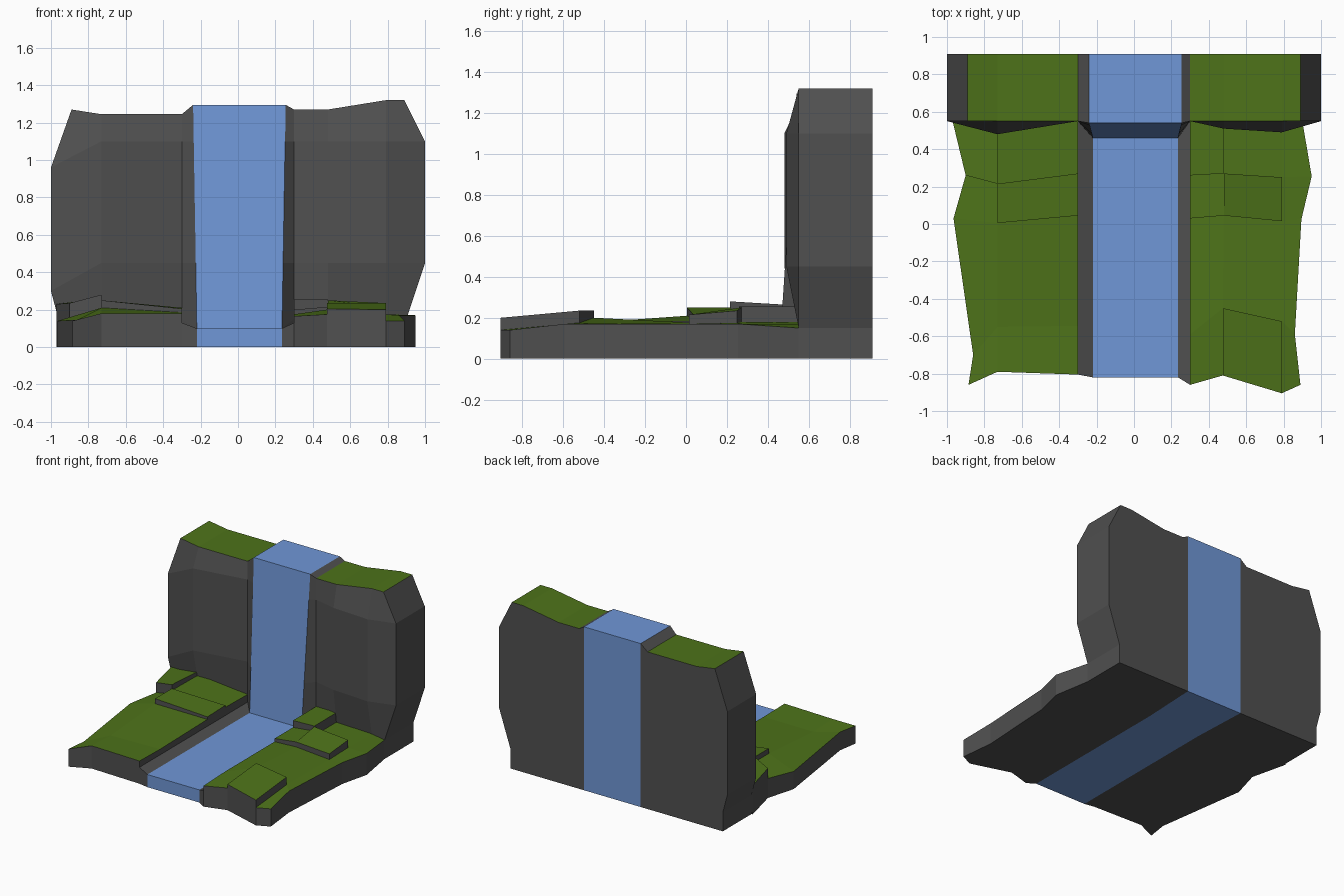
import bpy, bmesh
from mathutils import Vector

if "Cube" in bpy.data.objects:
    bpy.data.objects.remove(bpy.data.objects["Cube"])


def material(name, color):
    m = bpy.data.materials.new(name)
    m.diffuse_color = (*color, 1)
    m.use_nodes = True
    m.node_tree.nodes["Principled BSDF"].inputs["Base Color"].default_value = m.diffuse_color
    return m


ROCK = material("rock", (0.08, 0.08, 0.08))
GRASS = material("grass", (0.075, 0.17, 0.01))
WATER = material("water", (0.16, 0.31, 0.68))


def finish(name, bm, mats):
    bmesh.ops.remove_doubles(bm, verts=bm.verts, dist=0.0005)
    me = bpy.data.meshes.new(name)
    bm.to_mesh(me)
    bm.free()
    for m in mats:
        me.materials.append(m)
    bpy.context.collection.objects.link(bpy.data.objects.new(name, me))


def face(bm, pts, mat, out):
    """Polygon without repeated points, turned to face the direction out."""
    clean = [p for i, p in enumerate(pts) if (p - pts[i - 1]).length > 0.001]
    if len(clean) < 3:
        return
    f = bm.faces.new([bm.verts.new(p) for p in clean])
    f.material_index = mat
    f.normal_update()
    if f.normal.dot(out) < 0:
        f.normal_flip()


def bank(name, rows, raised):
    """Stepped ground: a grid of patches (front to back, outer edge to channel)."""
    bm = bmesh.new()
    up = Vector((0, 0, 1))
    nr, nc = len(rows) - 1, len(rows[0]) - 1
    edges = {}
    for r in range(nr):
        for c in range(nc):
            keys = [(r, c), (r, c + 1), (r + 1, c + 1), (r + 1, c)]
            pts = [Vector(rows[i][j]) for i, j in keys]
            channel = c == nc - 1
            zs = (0.13, 0.10, 0.10, 0.13) if channel else raised.get((r, c))
            if zs:
                for p, z in zip(pts, zs):
                    p.z = z
            mid = sum(pts, Vector()) / 4
            face(bm, pts, 0 if channel else 1, up)
            face(bm, [Vector((p.x, p.y, 0)) for p in pts], 0, -up)
            for k in range(4):
                pair = sorted([(keys[k], pts[k]), (keys[k - 1], pts[k - 1])],
                              key=lambda e: e[0])
                key = (pair[0][0], pair[1][0])
                edges.setdefault(key, []).append((pair[0][1], pair[1][1], mid))
    # steps between patches and the outer skirt
    for (ka, kb), sides in edges.items():
        p, q, mid = sides[0]
        if len(sides) == 2:
            p2, q2, mid2 = sides[1]
            out = (mid2 - mid) * (1 if p.z + q.z > p2.z + q2.z else -1)
        elif ka[0] == kb[0] == nr or ka[1] == kb[1] == nc:
            continue
        else:
            p2, q2 = Vector((p.x, p.y, 0)), Vector((q.x, q.y, 0))
            out = (p + q) / 2 - mid
        out.z = 0
        face(bm, [p, q, q2, p2], 0, out)
    finish(name, bm, [ROCK, GRASS])


bank("left_bank", [
    [(-.885, -.86, .14), (-.73, -.79, .18), (-.30, -.805, .18), (-.22, -.82, .1)],
    [(-.86, -.70, .145), (-.73, -.55, .17), (-.30, -.545, .175), (-.22, -.55, .1)],
    [(-.965, .03, .14), (-.73, .005, .21), (-.30, .045, .185), (-.22, .04, .1)],
    [(-.90, .26, .155), (-.73, .215, .21), (-.30, .27, .185), (-.22, .26, .1)],
    [(-.97, .55, .15), (-.73, .55, .21), (-.30, .55, .185), (-.22, .46, .1)],
], {
    (2, 1): (.25, .205, .21, .25),
    (3, 0): (.235, .28, .26, .23),
    (3, 1): (.235, .195, .19, .23),
})
bank("right_bank", [
    [(.89, -.86, .14), (.79, -.905, .14), (.475, -.81, .175), (.30, -.86, .165), (.235, -.82, .1)],
    [(.86, -.59, .17), (.79, -.52, .175), (.475, -.45, .2), (.30, -.59, .175), (.235, -.55, .1)],
    [(.895, .025, .17), (.79, .015, .17), (.48, .045, .175), (.30, .03, .175), (.235, .04, .1)],
    [(.95, .255, .17), (.79, .25, .175), (.48, .27, .18), (.30, .26, .18), (.235, .26, .1)],
    [(.90, .55, .15), (.79, .55, .17), (.48, .55, .18), (.30, .55, .18), (.235, .46, .1)],
], {
    (0, 1): (.2, .205, .235, .235),
    (2, 1): (.215, .215, .25, .235),
    (2, 2): (.215, .2, .2, .215),
    (3, 2): (.255, .255, .255, .255),
})


def cliff(name, columns, x_low, x_top):
    """Bulging wall: columns are (x base, x bulge, x top, y bulge, z low, z high, z top)."""
    strips = []
    for xb, xm, xt, y, lo, hi, top in columns:
        front = [(xb, .55, 0), (xb, .55, .15), (xm, y, lo), (xm, y, hi), (xt, .55, top)]
        strips.append((front, [(p[0], .91, p[2]) for p in front]))
    # sloping edge beside the waterfall
    front = [(x_low, .46, 0)]
    for z in (.10, .45, 1.1, 1.295):
        t = (z - .10) / 1.195
        front.append((x_low + (x_top - x_low) * t, .46 + .08 * t, z))
    strips.append((front, [(x_top, .91, p[2]) for p in front]))

    bm = bmesh.new()
    loops = [[bm.verts.new(p) for p in f + b[::-1]] for f, b in strips]
    n = len(loops[0])
    for c in range(len(loops) - 1):
        a, b = loops[c], loops[c + 1]
        for i in range(n):
            j = (i + 1) % n
            f = bm.faces.new([a[i], a[j], b[j], b[i]])
            f.material_index = int(i == 4 and c < len(loops) - 2)
    end = loops[0]
    for i in range(4):
        bm.faces.new([end[i], end[i + 1], end[n - 2 - i], end[n - 1 - i]])
    bmesh.ops.recalc_face_normals(bm, faces=bm.faces)
    finish(name, bm, [ROCK, GRASS])


cliff("left_cliff", [
    (-.96, -1, -.89, .55, .30, .96, 1.27),
    (-.73, -.73, -.73, .48, .45, 1.1, 1.245),
    (-.30, -.30, -.30, .55, .45, 1.1, 1.245),
], -.22, -.24)
cliff("right_cliff", [
    (.90, 1, .89, .55, .45, 1.1, 1.32),
    (.79, .79, .79, .49, .45, 1.1, 1.32),
    (.48, .48, .48, .51, .45, 1.1, 1.27),
    (.30, .30, .30, .55, .45, 1.1, 1.27),
], .235, .255)

# river and waterfall as one profile swept across the channel
profile = [(-.82, 0, 0), (-.82, .10, 0), (.46, .10, 0), (.54, 1.295, .02),
           (.91, 1.295, .02), (.91, 0, .02), (.46, 0, 0)]
bm = bmesh.new()
left = [bm.verts.new((-.22 - w, y, z)) for y, z, w in profile]
right = [bm.verts.new((.235 + w, y, z)) for y, z, w in profile]
for i in range(len(profile)):
    bm.faces.new([left[i - 1], left[i], right[i], right[i - 1]])
for side in (left, right):
    bm.faces.new([side[i] for i in (0, 1, 2, 6)])
    bm.faces.new([side[i] for i in (2, 3, 4, 5, 6)])
bmesh.ops.recalc_face_normals(bm, faces=bm.faces)
finish("river_and_waterfall", bm, [WATER])
